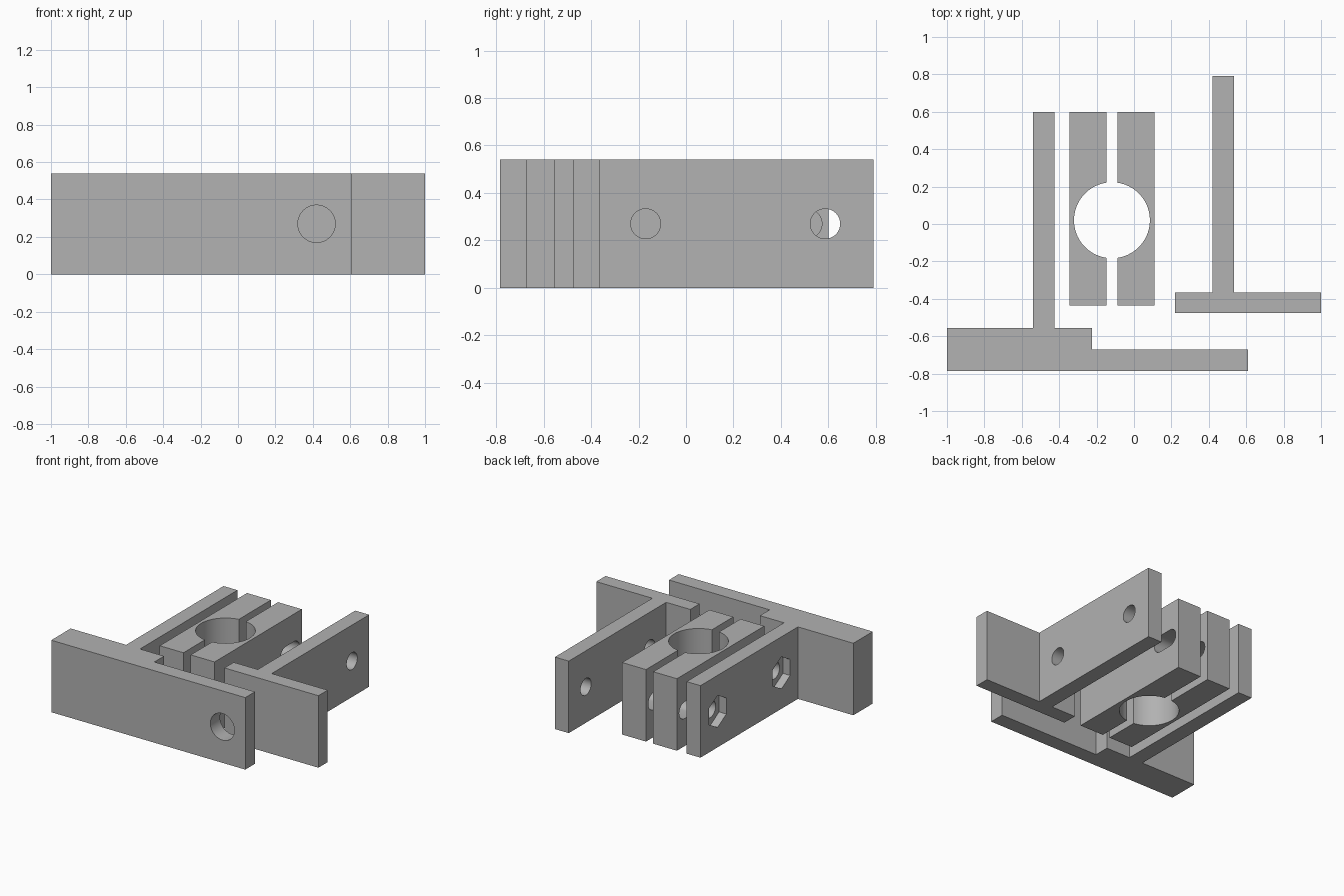
import bpy, bmesh, math
from mathutils import Matrix

cube = bpy.data.objects.get("Cube")
if cube:
    bpy.data.objects.remove(cube, do_unlink=True)

HEIGHT, MID = 0.54, 0.27
grey = bpy.data.materials.new("plain grey")
grey.use_nodes = True
grey.diffuse_color = (0.445, 0.445, 0.445, 1)
grey.node_tree.nodes["Principled BSDF"].inputs["Base Color"].default_value = grey.diffuse_color


def prism(name, outline, depth, matrix=Matrix()):
    """Extrude a 2D outline upwards by depth, then place it."""
    bm = bmesh.new()
    face = bm.faces.new([bm.verts.new((u, v, 0)) for u, v in outline])
    top = bmesh.ops.extrude_face_region(bm, geom=[face])["geom"]
    bmesh.ops.translate(bm, vec=(0, 0, depth),
                        verts=[g for g in top if isinstance(g, bmesh.types.BMVert)])
    bm.transform(matrix)
    bmesh.ops.recalc_face_normals(bm, faces=bm.faces)
    mesh = bpy.data.meshes.new(name)
    bm.to_mesh(mesh)
    bm.free()
    mesh.materials.append(grey)
    obj = bpy.data.objects.new(name, mesh)
    bpy.context.collection.objects.link(obj)
    return obj


def rounded(radius, stretch=0.0, sides=48):
    """Circle outline, or a slot when stretched along its first axis."""
    pts = []
    for i in range(sides):
        a = math.tau * (i + 0.5) / sides
        pts.append((radius * math.cos(a) + math.copysign(stretch, math.cos(a)),
                    radius * math.sin(a)))
    return pts


def hole_x(outline, x, y, depth):
    """Cutter running along +x from x."""
    axes = Matrix(((0, 0, 1, x), (1, 0, 0, y), (0, 1, 0, MID), (0, 0, 0, 1)))
    return prism("cutter", outline, depth, axes)


def hole_y(outline, x, y, depth):
    """Cutter running along +y from y."""
    axes = Matrix(((1, 0, 0, x), (0, 0, 1, y), (0, 1, 0, MID), (0, 0, 0, 1)))
    return prism("cutter", outline, depth, axes)


def cut(obj, cutters):
    for c in cutters:
        c.hide_render = True
        mod = obj.modifiers.new("hole", "BOOLEAN")
        mod.operation, mod.solver, mod.object = "DIFFERENCE", "EXACT", c
    bpy.context.view_layer.update()
    graph = bpy.context.evaluated_depsgraph_get()
    mesh = bpy.data.meshes.new_from_object(obj.evaluated_get(graph))
    obj.modifiers.clear()
    obj.data = mesh
    for c in cutters:
        bpy.data.objects.remove(c, do_unlink=True)
    bpy.ops.object.select_all(action="DESELECT")
    obj.select_set(True)
    bpy.context.view_layer.objects.active = obj
    bpy.ops.object.shade_smooth_by_angle(angle=math.radians(30))


bolt, mount = rounded(0.063), rounded(0.1)
hexagon = [(0.12 * math.sin(math.tau * i / 6), 0.12 * math.cos(math.tau * i / 6))
           for i in range(6)]

# Long bracket: stepped front bar with a rear plate holding nut pockets
long_bracket = prism("long_bracket", [
    (-1, -0.785), (0.61, -0.785), (0.61, -0.67), (-0.225, -0.67), (-0.225, -0.555),
    (-0.425, -0.555), (-0.425, 0.6), (-0.54, 0.6), (-0.54, -0.555), (-1, -0.555)], HEIGHT)
cutters = [hole_y(mount, x, -0.9, 0.5) for x in (-0.81, 0.42)]
for y in (-0.36, 0.397):
    cutters += [hole_x(bolt, -0.6, y, 0.25), hole_x(hexagon, -0.6, y, 0.12)]
cut(long_bracket, cutters)

# Short bracket: T shape with a slotted flange
short_bracket = prism("short_bracket", [
    (0.22, -0.475), (1, -0.475), (1, -0.365), (0.535, -0.365), (0.535, 0.79),
    (0.42, 0.79), (0.42, -0.365), (0.22, -0.365)], HEIGHT)
cut(short_bracket, [hole_y(rounded(0.1, 0.033), 0.833, -0.6, 0.4)]
    + [hole_x(bolt, 0.3, y, 0.4) for y in (-0.17, 0.587)])

# Two clamp jaws around a central bore, with slotted bolt holes
for name, x0, x1 in (("right_clamp_jaw", -0.345, -0.148), ("left_clamp_jaw", -0.088, 0.11)):
    jaw = prism(name, [(x0, -0.435), (x1, -0.435), (x1, 0.6), (x0, 0.6)], HEIGHT)
    bore = prism("cutter", rounded(0.203, sides=64), 1, Matrix.Translation((-0.118, 0.02, -0.2)))
    cut(jaw, [bore] + [hole_x(rounded(0.063, 0.05), x0 - 0.1, y, 0.4) for y in (-0.297, 0.46)])
